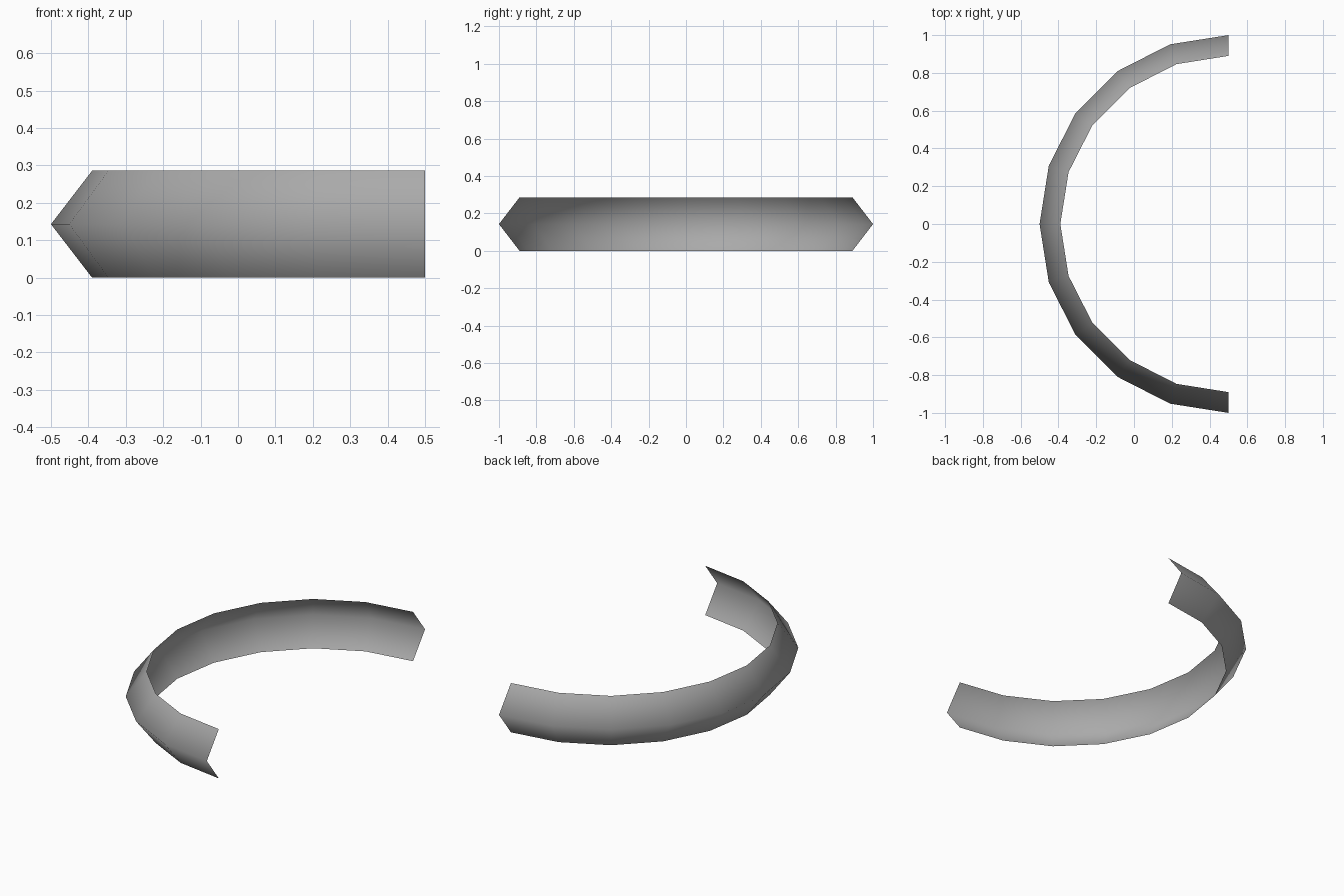
import bpy
import bmesh
import math
from mathutils import Vector

cube = bpy.data.objects.get("Cube")
if cube:
    bpy.data.objects.remove(cube, do_unlink=True)

HEIGHT = 0.286
RIDGE_RADIUS = 1.0
RIM_RADIUS = 0.89
SEGMENTS = 10
CENTRE = Vector((0.5, 0, 0))

# Plain grey surface
grey = bpy.data.materials.new("plain grey")
grey.use_nodes = True
colour = (0.4, 0.4, 0.4, 1)
grey.diffuse_color = colour
grey.node_tree.nodes["Principled BSDF"].inputs["Base Color"].default_value = colour

# V-shaped cross-section, starting at the back end of the arc
bm = bmesh.new()
profile = [(RIM_RADIUS, 0), (RIDGE_RADIUS, HEIGHT / 2), (RIM_RADIUS, HEIGHT)]
verts = [bm.verts.new(CENTRE + Vector((0, r, z))) for r, z in profile]
edges = [bm.edges.new(pair) for pair in zip(verts, verts[1:])]

# Sweep the section half a turn round the centre
bmesh.ops.spin(bm, geom=verts + edges, cent=CENTRE, axis=(0, 0, 1),
               angle=math.pi, steps=SEGMENTS)

# Point every face outwards and shade it smooth
bm.normal_update()
for face in bm.faces:
    outward = face.calc_center_median() - CENTRE
    outward.z = 0
    if face.normal.dot(outward) < 0:
        face.normal_flip()
    face.smooth = True

mesh = bpy.data.meshes.new("half_ring_band")
bm.to_mesh(mesh)
bm.free()
mesh.materials.append(grey)
band = bpy.data.objects.new("half_ring_band", mesh)
bpy.context.collection.objects.link(band)
